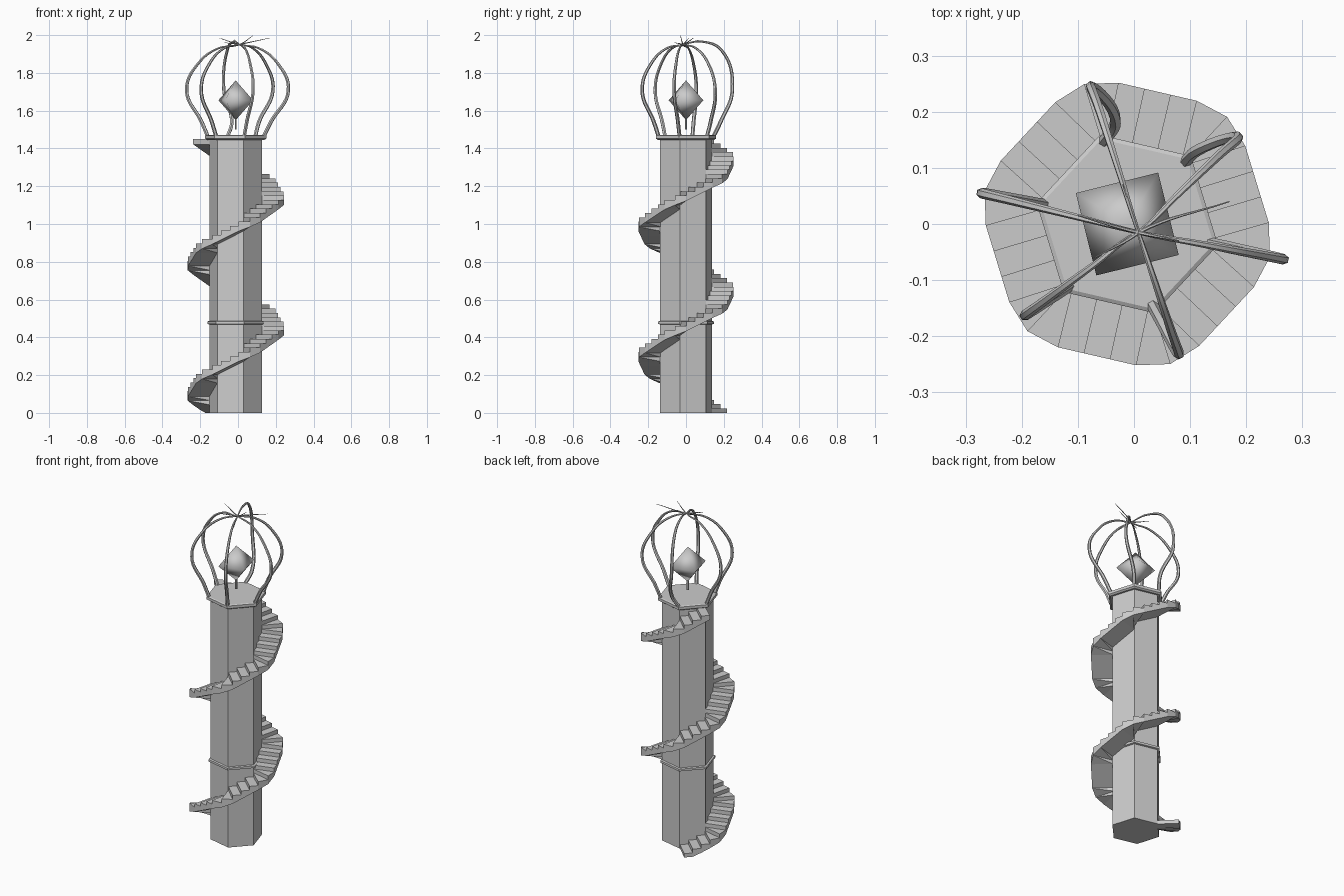
import bpy, bmesh, math
from mathutils import Vector

if "Cube" in bpy.data.objects:
    bpy.data.objects.remove(bpy.data.objects["Cube"])

CX = -0.012            # tower axis, slightly left of the origin
TURN = -13             # angle of the first hexagon corner
R = 0.143              # shaft radius
REACH = 0.118          # stair width

stone = bpy.data.materials.new("light grey stone")
stone.diffuse_color = (0.6, 0.6, 0.6, 1)
stone.use_nodes = True
stone.node_tree.nodes["Principled BSDF"].inputs["Base Color"].default_value = stone.diffuse_color


def direction(deg):
    return Vector((math.cos(math.radians(deg)), math.sin(math.radians(deg)), 0))


def corner(deg, r=R):
    return Vector((CX, 0, 0)) + direction(deg) * r


def add_object(name, bm):
    bmesh.ops.recalc_face_normals(bm, faces=bm.faces)
    me = bpy.data.meshes.new(name)
    bm.to_mesh(me)
    bm.free()
    me.materials.append(stone)
    ob = bpy.data.objects.new(name, me)
    bpy.context.collection.objects.link(ob)
    return ob


def hex_prism(name, profile):
    """Hexagonal solid through (radius, z) levels."""
    bm = bmesh.new()
    rings = [[bm.verts.new(corner(TURN + 60 * k, r) + Vector((0, 0, z)))
              for k in range(6)] for r, z in profile]
    for a, b in zip(rings, rings[1:]):
        for k in range(6):
            n = (k + 1) % 6
            bm.faces.new((a[k], a[n], b[n], b[k]))
    bm.faces.new(rings[0][::-1])
    bm.faces.new(rings[-1])
    return add_object(name, bm)


# Tower shaft, band and top platform
hex_prism("tower_shaft", [(R, 0), (R, 1.455)])
hex_prism("lower_band", [(R, 0.468), (0.154, 0.471), (0.154, 0.484), (R, 0.487)])
hex_prism("top_platform", [(0.155, 1.445), (0.166, 1.452), (0.166, 1.468), (0.158, 1.472)])

# Stair plan: three straight treads along each side, two wedges at each corner
plan = []
for s in range(13):
    a0 = 107 + 60 * s
    normal = a0 + 30
    p, q = corner(a0), corner(a0 + 60)
    out = direction(normal) * REACH
    for i in range(3):
        u, v = p.lerp(q, i / 3), p.lerp(q, (i + 1) / 3)
        plan.append((u, v, u + out, v + out))
    for i in range(2):
        e = direction(normal + 30 * i) * REACH
        f = direction(normal + 30 * (i + 1)) * REACH
        plan.append((q, q, q + e, q + f))
plan = plan[:63]

# Spiral stairs with a sloping underside
RISE = 0.023
bm = bmesh.new()
for i, (u, v, uo, vo) in enumerate(plan):
    top = (i + 1) * RISE
    lo0, lo1 = max(0, top - 0.05), max(0, top - 0.05 + RISE)
    axis = Vector((CX, 0, 0))
    u, v = u.lerp(axis, 0.03), v.lerp(axis, 0.03)
    if (u - v).length < 1e-5:                 # wedge
        upper, lower, lows = [u, uo, vo], [u, uo, vo], [lo0, lo0, lo1]
    else:
        upper, lower, lows = [u, uo, vo, v], [u, uo, vo, v], [lo0, lo0, lo1, lo1]
    t = [bm.verts.new((c.x, c.y, top)) for c in upper]
    b = [bm.verts.new((c.x, c.y, z)) for c, z in zip(lower, lows)]
    n = len(t)
    bm.faces.new(t)
    bm.faces.new(b[::-1])
    for k in range(n):
        m = (k + 1) % n
        bm.faces.new((t[k], b[k], b[m], t[m]))
add_object("spiral_stairs", bm)

# Floating crystal, smooth shaded octahedron
bm = bmesh.new()
ring = [bm.verts.new(corner(59 + 90 * k, 0.107) + Vector((0, 0, 1.655))) for k in range(4)]
for z in (1.55, 1.76):
    tip = bm.verts.new((CX, 0, z))
    for k in range(4):
        bm.faces.new((ring[k], ring[(k + 1) % 4], tip))
for f in bm.faces:
    f.smooth = True
add_object("crystal", bm)

# Thin pin under the crystal
bm = bmesh.new()
bmesh.ops.create_cone(bm, cap_ends=True, segments=6, radius1=0.006, radius2=0.006, depth=0.07)
bmesh.ops.translate(bm, verts=bm.verts, vec=(CX, 0, 1.535))
add_object("crystal_pin", bm)


def tendril(name, base_angle, out, side, tip, lift):
    """Curved arm from a platform corner, out to a bulge and in over the crystal."""
    base = corner(base_angle, 0.15)
    out = Vector((out[0], out[1], 0))
    hub = Vector((0.008, -0.015, 0))
    sway = direction(base_angle - 90) * side
    pts = [
        (base + Vector((0, 0, 1.46)), 1.0),
        (base.lerp(out, 0.3) + sway + Vector((0, 0, 1.54)), 1.0),
        (out + Vector((0, 0, 1.71)), 0.9),
        (hub.lerp(out, 0.78) + Vector((0, 0, 1.85 + lift)), 0.75),
        (hub.lerp(out, 0.4) + Vector((0, 0, 1.93 + lift * 0.5)), 0.55),
        (hub + Vector((0, 0, 1.95)), 0.35),
        (Vector(tip), 0.1),
    ]
    cu = bpy.data.curves.new(name, 'CURVE')
    cu.dimensions = '3D'
    cu.bevel_depth = 0.0105
    cu.bevel_resolution = 1
    cu.resolution_u = 8
    cu.use_fill_caps = True
    sp = cu.splines.new('BEZIER')
    sp.bezier_points.add(len(pts) - 1)
    for bp, (co, r) in zip(sp.bezier_points, pts):
        bp.co = co
        bp.radius = r
        bp.handle_left_type = bp.handle_right_type = 'AUTO'
    cu.materials.append(stone)
    ob = bpy.data.objects.new(name, cu)
    bpy.context.collection.objects.link(ob)
    bpy.ops.object.select_all(action='DESELECT')
    ob.select_set(True)
    bpy.context.view_layer.objects.active = ob
    bpy.ops.object.convert(target='MESH')
    bpy.ops.object.shade_smooth_by_angle()


# Six tendrils forming the cage: corner, bulge point, sway, tip, extra height
arms = [
    (107, (-0.075, 0.245), 0.03, (0.04, -0.10, 1.92), 0.07),
    (47, (0.185, 0.155), -0.01, (-0.07, -0.06, 1.96), 0.0),
    (-13, (0.267, -0.063), 0.0, (-0.10, 0.015, 1.985), 0.0),
    (-73, (0.08, -0.232), 0.0, (-0.02, 0.07, 1.975), 0.0),
    (227, (-0.195, -0.163), 0.0, (0.17, 0.04, 1.985), 0.0),
    (167, (-0.272, 0.055), 0.0, (0.08, -0.03, 1.998), 0.0),
]
for i, arm in enumerate(arms):
    tendril("cage_tendril_%d" % (i + 1), *arm)
